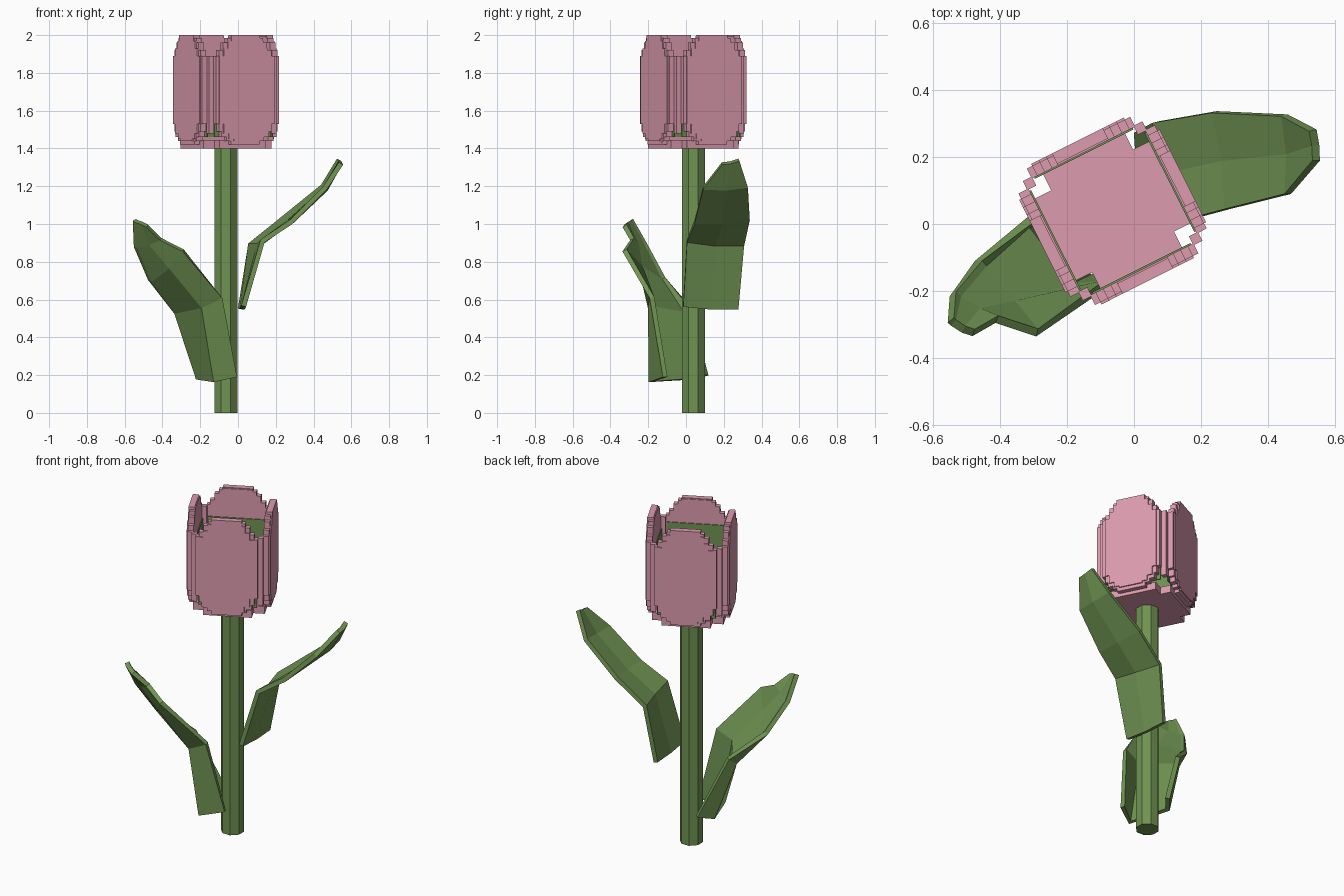
import bpy, bmesh, math
from mathutils import Vector, Matrix

if "Cube" in bpy.data.objects:
    bpy.data.objects.remove(bpy.data.objects["Cube"])


def material(name, rgb):
    m = bpy.data.materials.new(name)
    m.diffuse_color = (*rgb, 1)
    m.use_nodes = True
    m.node_tree.nodes["Principled BSDF"].inputs["Base Color"].default_value = m.diffuse_color
    return m


GREEN = material("leaf green", (0.16, 0.29, 0.085))
PINK = material("petal pink", (0.72, 0.33, 0.43))
CENTRE = Vector((-0.064, 0.039, 0))
TURN = math.radians(26.6)


def finish(bm, name, mat):
    bmesh.ops.recalc_face_normals(bm, faces=bm.faces)
    me = bpy.data.meshes.new(name)
    bm.to_mesh(me)
    bm.free()
    me.materials.append(mat)
    ob = bpy.data.objects.new(name, me)
    bpy.context.collection.objects.link(ob)
    return ob


def prism(bm, outline, offset, mtx):
    """Extrude a closed outline of points along an offset, then place it."""
    vs = [bm.verts.new(mtx @ Vector(p)) for p in outline]
    face = bm.faces.new(vs)
    ext = bmesh.ops.extrude_face_region(bm, geom=[face], use_keep_orig=True)
    move = [g for g in ext["geom"] if isinstance(g, bmesh.types.BMVert)]
    bmesh.ops.translate(bm, verts=move, vec=mtx.to_3x3() @ Vector(offset))


def stepped(steps, x):
    """Mirrored staircase outline from (half width, z0, z1) rows."""
    right = [(x, w, z) for w, z0, z1 in steps for z in (z0, z1)]
    return right + [(x, -w, z) for _, w, z in reversed(right)]


# Stem: eight-sided
bm = bmesh.new()
ring = [(0.066 * math.cos(math.radians(22.5 + 45 * i)),
         0.066 * math.sin(math.radians(22.5 + 45 * i)), 0) for i in range(8)]
prism(bm, ring, (0, 0, 1.41), Matrix.Translation(CENTRE))
finish(bm, "stem", GREEN)

# Petals: stepped panels with a raised middle layer
EDGE = [(0.085, 1.42, 1.44), (0.11, 1.44, 1.46), (0.14, 1.46, 1.49),
        (0.155, 1.49, 1.53), (0.173, 1.53, 1.89), (0.155, 1.89, 1.92),
        (0.13, 1.92, 1.96), (0.105, 1.96, 1.985), (0.085, 1.985, 1.995)]
MIDDLE = [(0.07, 1.44, 1.45), (0.10, 1.45, 1.48), (0.13, 1.48, 1.53),
          (0.155, 1.53, 1.89), (0.13, 1.89, 1.93), (0.105, 1.93, 1.97),
          (0.085, 1.97, 2.0)]
for i, side in enumerate(("right", "back", "left", "front")):
    mtx = Matrix.Translation(CENTRE) @ Matrix.Rotation(TURN + i * math.pi / 2, 4, "Z")
    bm = bmesh.new()
    prism(bm, stepped(EDGE, 0.195), (0.033, 0, 0), mtx)
    prism(bm, stepped(MIDDLE, 0.2), (0.035, 0, 0), mtx)
    # Corner post closing the gap to the next petal
    c, d = 0.17, 0.2
    prism(bm, [(c, c, 1.48), (d, c, 1.48), (d, d, 1.48), (c, d, 1.48)],
          (0, 0, 0.41), mtx)
    finish(bm, side + "_petal", PINK)
    # Green lining on the inside of the petal
    bm = bmesh.new()
    top = 1.85 if side == "front" else 1.82
    prism(bm, stepped([(0.165, 1.46, top)], 0.19), (0.006, 0, 0), mtx)
    finish(bm, side + "_petal_lining", GREEN)

# Blossom floor: square with notched corners
bm = bmesh.new()
a, b = 0.20, 0.137
cross = [(a, -b), (a, b), (b, b), (b, a), (-b, a), (-b, b),
         (-a, b), (-a, -b), (-b, -b), (-b, -a), (b, -a), (b, -b)]
prism(bm, [(x, y, 1.40) for x, y in cross], (0, 0, 0.045),
      Matrix.Translation(CENTRE) @ Matrix.Rotation(TURN, 4, "Z"))
finish(bm, "blossom_floor", PINK)


def leaf(name, *columns):
    """Folded strip through lengthwise curves, given a thickness."""
    bm = bmesh.new()
    rows = [[bm.verts.new(p) for p in row] for row in zip(*columns)]
    for r0, r1 in zip(rows, rows[1:]):
        for k in range(len(r0) - 1):
            bm.faces.new((r0[k], r0[k + 1], r1[k + 1], r1[k]))
    ob = finish(bm, name, GREEN)
    mod = ob.modifiers.new("thickness", "SOLIDIFY")
    mod.thickness = 0.026
    mod.offset = 0


# Leaves: upper one to the right, lower one curling round the stem to the left
leaf("upper_leaf",
     [(0.03, -0.015, 0.565), (0.13, 0.005, 0.91), (0.28, 0.045, 1.01),
      (0.46, 0.09, 1.19), (0.545, 0.19, 1.32)],
     [(0.022, 0.13, 0.55), (0.11, 0.155, 0.89), (0.27, 0.19, 1.01),
      (0.465, 0.21, 1.185), (0.543, 0.235, 1.325)],
     [(0.012, 0.275, 0.55), (0.065, 0.305, 0.89), (0.24, 0.335, 1.03),
      (0.45, 0.325, 1.20), (0.535, 0.28, 1.34)])
leaf("lower_leaf",
     [(-0.01, -0.11, 0.19), (-0.085, -0.18, 0.61), (-0.29, -0.325, 0.86),
      (-0.41, -0.285, 0.92), (-0.48, -0.325, 0.99)],
     [(-0.125, -0.185, 0.165), (-0.19, -0.19, 0.56), (-0.36, -0.24, 0.77),
      (-0.465, -0.262, 0.895), (-0.51, -0.315, 1.005)],
     [(-0.21, 0.04, 0.18), (-0.325, -0.01, 0.53), (-0.45, -0.13, 0.70),
      (-0.525, -0.225, 0.88), (-0.54, -0.295, 1.015)],
     [(-0.15, 0.11, 0.20), (-0.30, 0.02, 0.56), (-0.465, -0.11, 0.71),
      (-0.542, -0.21, 0.885), (-0.548, -0.288, 1.022)])
